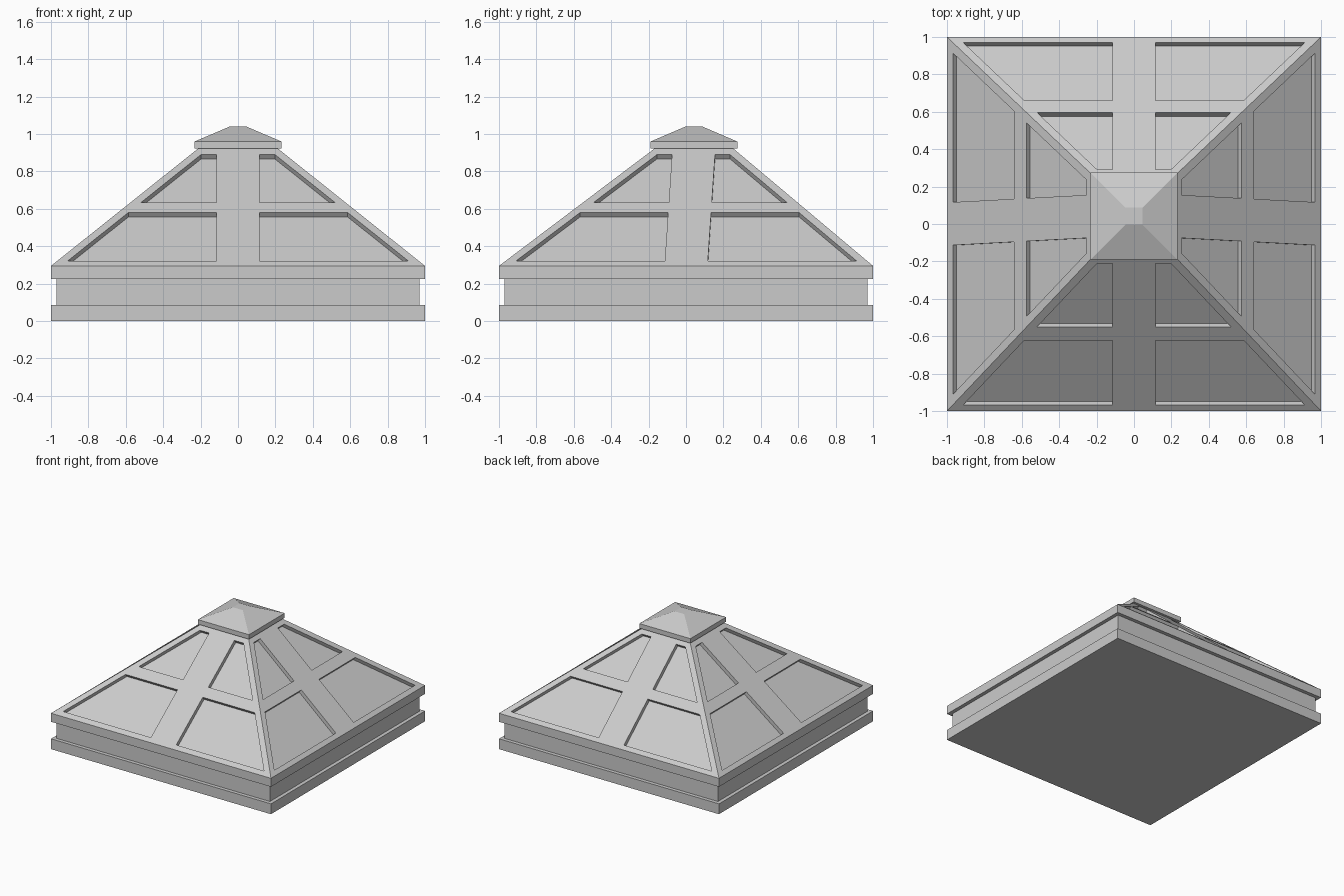
import bpy, bmesh
from mathutils import Vector

if "Cube" in bpy.data.objects:
    bpy.data.objects.remove(bpy.data.objects["Cube"])

TOP_Y = 0.0425            # the peak sits slightly behind the centre
Z0, Z1 = 0.295, 0.925     # roof slope start and end


def finish(bm, name):
    me = bpy.data.meshes.new(name)
    bm.to_mesh(me)
    bm.free()
    ob = bpy.data.objects.new(name, me)
    bpy.context.collection.objects.link(ob)
    return ob


def stack(name, rings):
    """Closed solid through rectangular rings (half x, half y, centre y, z)."""
    bm = bmesh.new()
    loops = [[bm.verts.new((sx * hx, cy + sy * hy, z))
              for sx, sy in ((-1, -1), (1, -1), (1, 1), (-1, 1))]
             for hx, hy, cy, z in rings]
    for a, b in zip(loops, loops[1:]):
        for i in range(4):
            j = (i + 1) % 4
            bm.faces.new((a[i], a[j], b[j], b[i]))
    bm.faces.new(loops[0][::-1])
    bm.faces.new(loops[-1])
    return finish(bm, name)


# Plinth, recessed neck and cornice
stack("plinth", [(1, 1, 0, 0), (1, 1, 0, 0.085)])
stack("neck", [(0.97, 0.97, 0, 0.085), (0.97, 0.97, 0, 0.225)])
stack("cornice", [(1, 1, 0, 0.225), (1, 1, 0, Z0)])

# Sloping roof: a grid on each side, with four panels pushed in
RIB, MARGIN, DEPTH = 0.115, 0.056, 0.03
levels = [Z0, 0.32, 0.58, 0.635, 0.89, Z1]
bm = bmesh.new()
panels = []
for along, out in (((1, 0), (0, -1)), ((0, 1), (1, 0)),
                   ((-1, 0), (0, 1)), ((0, -1), (-1, 0))):
    along, out = Vector((*along, 0)), Vector((*out, 0))
    grid = []
    for z in levels:
        t = (z - Z0) / (Z1 - Z0)
        half = Vector((1 + t * (0.21 - 1), 1 + t * (0.2075 - 1), 0))
        w = abs(along.dot(half * 1)) if along.x or along.y else 0
        d = abs(out.dot(half))
        centre = Vector((0, TOP_Y * t, z))
        grid.append([bm.verts.new(centre + out * d + along * u)
                     for u in (-w, MARGIN - w, -RIB, RIB, w - MARGIN, w)])
    for j in range(5):
        for i in range(5):
            f = bm.faces.new((grid[j][i], grid[j][i + 1],
                              grid[j + 1][i + 1], grid[j + 1][i]))
            if j in (1, 3) and i in (1, 3):
                panels.append(f)
bmesh.ops.remove_doubles(bm, verts=bm.verts, dist=1e-5)
bm.normal_update()
for f in bmesh.ops.extrude_discrete_faces(bm, faces=panels)["faces"]:
    f.normal_update()
    bmesh.ops.translate(bm, verts=f.verts, vec=f.normal * -DEPTH)
finish(bm, "panelled_roof")

# Cap with a low truncated top
stack("cap", [(0.232, 0.232, TOP_Y, 0.922), (0.232, 0.232, TOP_Y, 0.96),
              (0.045, 0.045, TOP_Y, 1.04)])
